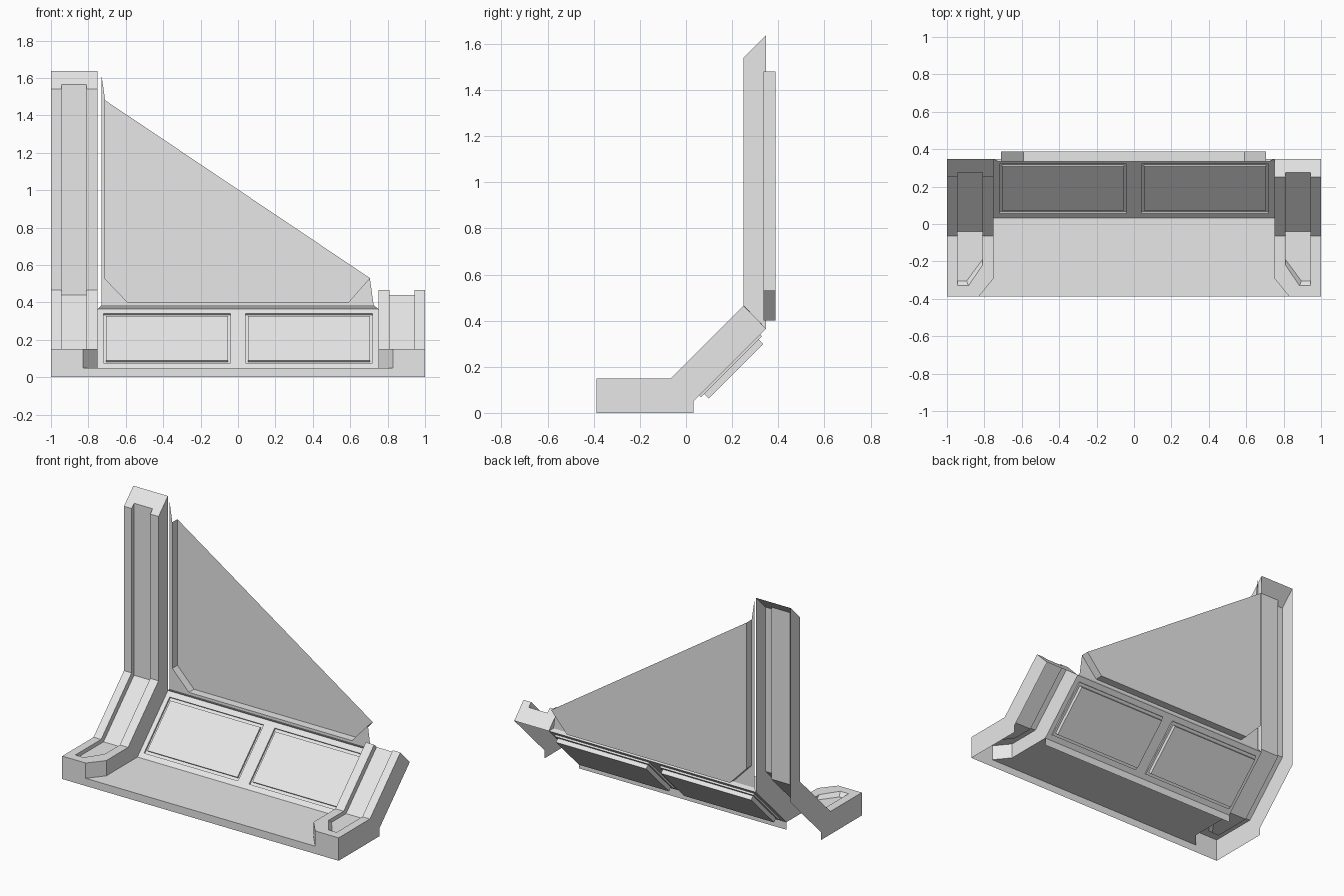
import bpy
import bmesh

cube = bpy.data.objects.get("Cube")
if cube:
    bpy.data.objects.remove(cube, do_unlink=True)

GREY = (0.8, 0.8, 0.8, 1)
mat = bpy.data.materials.new("plain_grey")
mat.use_nodes = True
mat.diffuse_color = GREY
mat.node_tree.nodes["Principled BSDF"].inputs["Base Color"].default_value = GREY


def build(name, faces):
    """Make one flat-shaded sheet object from a list of polygons."""
    bm = bmesh.new()
    for pts in faces:
        bm.faces.new([bm.verts.new(p) for p in pts])
    bmesh.ops.remove_doubles(bm, verts=bm.verts, dist=0.0005)
    bmesh.ops.recalc_face_normals(bm, faces=bm.faces)
    me = bpy.data.meshes.new(name)
    bm.to_mesh(me)
    bm.free()
    me.materials.append(mat)
    ob = bpy.data.objects.new(name, me)
    bpy.context.scene.collection.objects.link(ob)
    return ob


def side(x, profile):
    return [(x, y, z) for y, z in profile]


def strip(xa, xb, path):
    return [[(xa, *p), (xb, *p), (xb, *q), (xa, *q)] for p, q in zip(path, path[1:])]


def bridge(ring_a, ring_b, closed=True):
    n = len(ring_a)
    return [[ring_a[i], ring_a[(i + 1) % n], ring_b[(i + 1) % n], ring_b[i]]
            for i in range(n if closed else n - 1)]


# Shared sizes: outer edge, channel edges, inner edge, chamfer corner
OUT, CH_O, CH_I, INN, CUT = 1.0, 0.945, 0.81, 0.75, 0.83
FRONT, NOTCH, BACK = -0.388, -0.29, 0.347
FLOOR, TOP, SUNK = 0.05, 0.15, 0.125
KNEE, ELBOW = (-0.065, TOP), (0.25, 0.465)
HEEL, HIP = (0.032, FLOOR), (BACK, 0.365)


def post(name, s, tall):
    """Hollow bent post with a sunken channel, open at the back and below."""
    front = [KNEE, ELBOW]
    channel = [(-0.04, SUNK), (0.275, 0.44)]
    if tall:
        front.append((0.25, 1.54))
        channel.append((0.275, 1.565))
        tip = (BACK, 1.637)
        rear = [tip, HIP, HEEL]
    else:
        tip = HIP
        rear = [HIP, HEEL]
    f = strip(OUT, CH_O, front) + strip(CH_I, INN, front) + strip(CH_O, CH_I, channel)
    for x in (CH_O, CH_I):
        f += bridge(side(x, front), side(x, channel), closed=False)
    # outer and inner walls
    f.append(side(OUT, [(FRONT, 0), (FRONT, TOP)] + front + rear + [(HEEL[0], 0)]))
    f.append(side(INN, [(NOTCH, FLOOR), (NOTCH, TOP)] + front + rear))
    # end cap with channel notch
    a, c = front[-1], channel[-1]
    f.append([(OUT, *a), (CH_O, *a), (CH_O, *c), (CH_I, *c), (CH_I, *a),
              (INN, *a), (INN, *tip), (OUT, *tip)])
    # foot top around the channel, and the channel end with sloping walls
    rim = [(CH_O, KNEE[0]), (CH_O, -0.33), (0.885, -0.33), (CH_I, -0.22), (CH_I, KNEE[0])]
    bed = [(CH_O, -0.04), (CH_O, -0.305), (0.895, -0.305), (CH_I, -0.19), (CH_I, -0.04)]
    rim = [(x, y, TOP) for x, y in rim]
    bed = [(x, y, SUNK) for x, y in bed]
    f.append([(OUT, KNEE[0], TOP), (OUT, FRONT, TOP), (CUT, FRONT, TOP),
              (INN, NOTCH, TOP), (INN, KNEE[0], TOP)] + rim[::-1])
    f.append(bed)
    f += bridge(rim, bed, closed=False)
    # chamfered inner corner of the foot
    f.append([(CUT, FRONT, FLOOR), (CUT, FRONT, TOP), (INN, NOTCH, TOP), (INN, NOTCH, FLOOR)])
    build(name, [[(s * x, y, z) for x, y, z in pts] for pts in f])


post("tall_post", -1, True)
post("short_post", 1, False)

# Base: front lip, floor and rear riser
lip = [(OUT, 0), (OUT, TOP), (CUT, TOP), (CUT, FLOOR)]
lip = lip + [(-x, z) for x, z in lip[::-1]]
deck = [(CUT, FRONT), (INN, NOTCH), (INN, HEEL[0])]
deck = deck + [(-x, y) for x, y in deck[::-1]]
build("base", [[(x, FRONT, z) for x, z in lip],
               [(x, y, FLOOR) for x, y in deck]]
      + strip(-INN, INN, [(HEEL[0], 0), HEEL]))


# Sloping panel with two framed panes
def on_slope(x, z, depth=0):
    return (x, z - 0.018 + depth, z - depth)


def rect(x0, x1, inset, depth):
    lo, hi = 0.075 + inset, 0.34 - inset
    x0, x1 = x0 + inset, x1 - inset
    return [on_slope(x, z, depth) for x, z in ((x0, lo), (x1, lo), (x1, hi), (x0, hi))]


xs = [-INN, -0.72, -0.04, 0.04, 0.72, INN]
zs = [FLOOR, 0.075, 0.34, 0.365]
slope = []
for i in range(len(xs) - 1):
    for j in range(len(zs) - 1):
        if j == 1 and i in (1, 3):
            continue
        slope.append([on_slope(xs[i], zs[j]), on_slope(xs[i + 1], zs[j]),
                      on_slope(xs[i + 1], zs[j + 1]), on_slope(xs[i], zs[j + 1])])
build("slope_panel", slope)

for name, i in (("right_pane", 1), ("left_pane", 3)):
    rings = [rect(xs[i], xs[i + 1], a, d)
             for a, d in ((0, 0), (0, 0.008), (0.014, 0.008), (0.014, 0))]
    back = rect(xs[i], xs[i + 1], 0.014, 0.0275)
    pane = [rings[-1], back] + bridge(rings[2], back)
    for a, b in zip(rings, rings[1:]):
        pane += bridge(a, b)
    build(name, pane)

# Rear wall: sunken sheet cut along a diagonal, with a narrow rim
RIM_Y, WALL_Y = 0.335, 0.388
edge = [(-0.71, 1.48), (-0.71, 0.525), (-0.59, 0.4), (0.59, 0.4), (0.705, 0.53)]
rim = [(-0.73, 1.615), (-0.73, 0.385), (-0.65, 0.385), (0.65, 0.385), (0.725, 0.385)]


def upright(pts, y):
    return [(x, y, z) for x, z in pts]


build("rear_wall", [upright(edge, WALL_Y)]
      + bridge(upright(edge, RIM_Y), upright(edge, WALL_Y), closed=False))
build("rear_rim", bridge(upright(rim, RIM_Y), upright(edge, RIM_Y), closed=False)
      + [[(-INN, *HIP), (INN, *HIP), (0.725, RIM_Y, 0.385), (-0.73, RIM_Y, 0.385)]])
